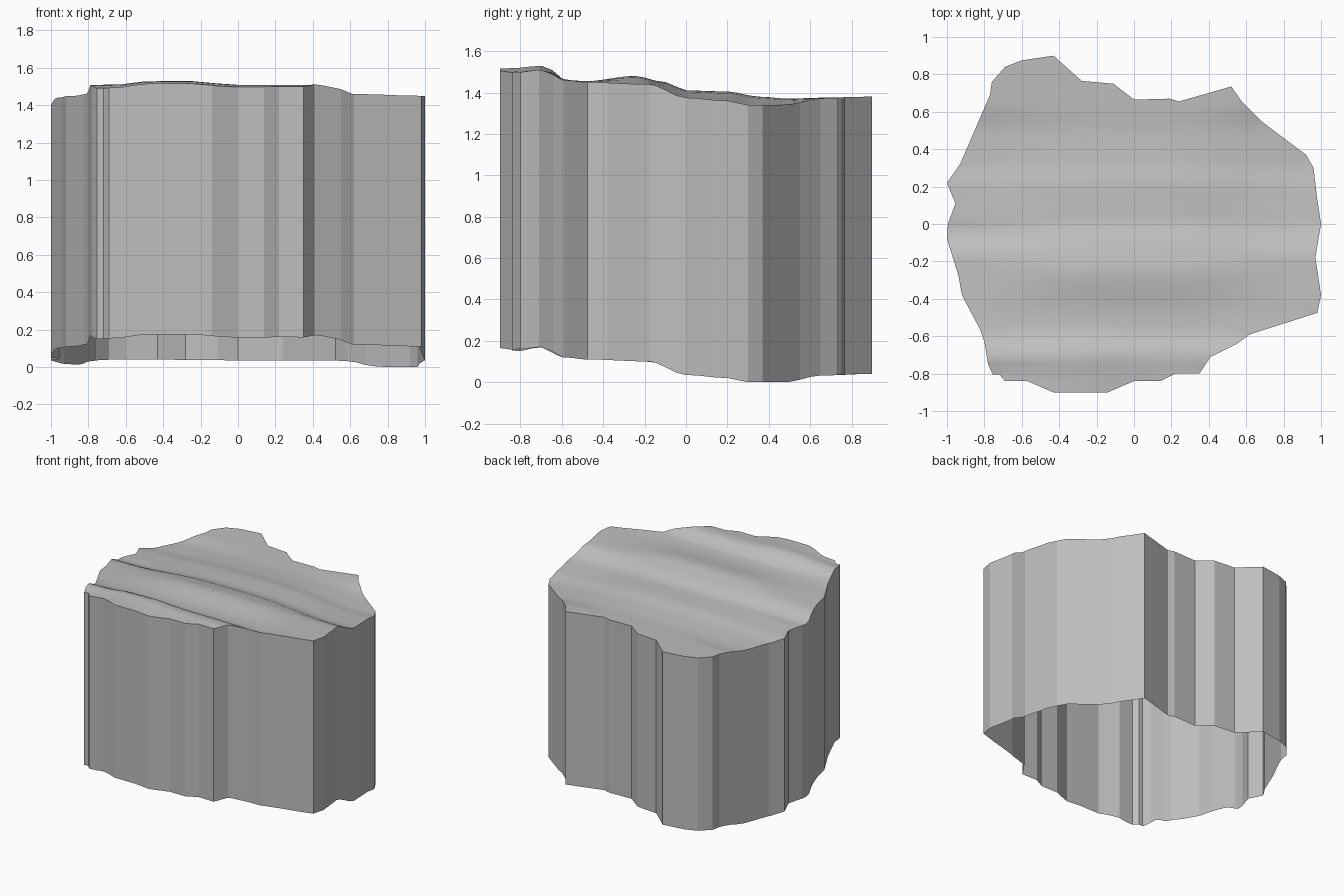
import bpy
import bmesh

cube = bpy.data.objects.get("Cube")
if cube:
    bpy.data.objects.remove(cube, do_unlink=True)

WALL = 1.34

# Plan outline of the block, anticlockwise from the back
OUTLINE = [
    (-.43, .9), (-.6, .875), (-.69, .84), (-.76, .76), (-.77, .69), (-.93, .32),
    (-1, .22), (-.955, .11), (-.995, 0), (-1, -.08), (-.94, -.27), (-.92, -.38),
    (-.82, -.57), (-.8, -.63), (-.78, -.75), (-.755, -.805), (-.72, -.805),
    (-.69, -.84), (-.57, -.84), (-.43, -.9), (-.14, -.9), (0, -.84), (.14, -.84),
    (.22, -.8), (.35, -.8), (.41, -.71), (.55, -.64), (.62, -.59), (.98, -.475),
    (1, -.38), (.97, -.18), (1, 0), (.98, .13), (.96, .3), (.92, .37), (.68, .55),
    (.58, .65), (.52, .735), (.24, .655), (.19, .67), (0, .665), (-.11, .75),
    (-.28, .765)]

# Height waves from front to back: along the middle and along the sides
MIDDLE = [(-.9, 1.495), (-.8, 1.5), (-.71, 1.51), (-.65, 1.495), (-.59, 1.46),
          (-.48, 1.455), (-.25, 1.48), (-.1, 1.45), (0, 1.41), (.2, 1.405),
          (.35, 1.38), (.5, 1.37), (.65, 1.375), (.9, 1.38)]
SIDES = [(-.9, 1.495), (-.8, 1.49), (-.71, 1.51), (-.59, 1.46), (-.48, 1.45),
         (-.18, 1.44), (0, 1.375), (.2, 1.36), (.3, 1.34), (.5, 1.34),
         (.65, 1.37), (.9, 1.38)]


def smooth(t):
    t = min(max(t, 0), 1)
    return t * t * (3 - 2 * t)


def sample(profile, y):
    for (y0, z0), (y1, z1) in zip(profile, profile[1:]):
        if y <= y1:
            return z0 + (z1 - z0) * smooth((y - y0) / (y1 - y0))
    return profile[-1][1]


def height(x, y):
    side = smooth((abs(x) - .2) / .65) * (1 if x > 0 or y < 0 else .6)
    mound = .02 * smooth(1.6 - abs(x + .35) / .2) * smooth((-.55 - y) / .15)
    return sample(MIDDLE, y) * (1 - side) + sample(SIDES, y) * side + mound


stone = bpy.data.materials.new("grey stone")
stone.use_nodes = True
grey = (.52, .52, .52, 1)
stone.diffuse_color = grey
stone.node_tree.nodes["Principled BSDF"].inputs["Base Color"].default_value = grey

# Top cap: outline face sliced into a grid
bm = bmesh.new()
bm.faces.new([bm.verts.new((x, y, 0)) for x, y in OUTLINE])


def slice_at(co, normal):
    bmesh.ops.bisect_plane(bm, geom=bm.verts[:] + bm.edges[:] + bm.faces[:],
                           dist=.0005, plane_co=co, plane_no=normal)


for i in range(-17, 18):
    slice_at((0, i * .05 + .003, 0), (0, 1, 0))
for i in range(-7, 8):
    slice_at((i * .125 + .004, 0, 0), (1, 0, 0))
for v in bm.verts:
    v.co.z = height(v.co.x, v.co.y)
for f in bm.faces:
    f.smooth = True

# Cliff wall: rim dropped straight down, open underneath
rim = [e for e in bm.edges if e.is_boundary]
for e in rim:
    e.smooth = False
new = bmesh.ops.extrude_edge_only(bm, edges=rim)["geom"]
for item in new:
    if isinstance(item, bmesh.types.BMVert):
        item.co.z -= WALL
    elif isinstance(item, bmesh.types.BMFace):
        item.smooth = False
bmesh.ops.recalc_face_normals(bm, faces=bm.faces[:])
if max(bm.faces, key=lambda f: abs(f.normal.z)).normal.z < 0:
    bmesh.ops.reverse_faces(bm, faces=bm.faces[:])

mesh = bpy.data.meshes.new("rock_platform")
bm.to_mesh(mesh)
bm.free()
mesh.materials.append(stone)
bpy.context.collection.objects.link(bpy.data.objects.new("rock_platform", mesh))
